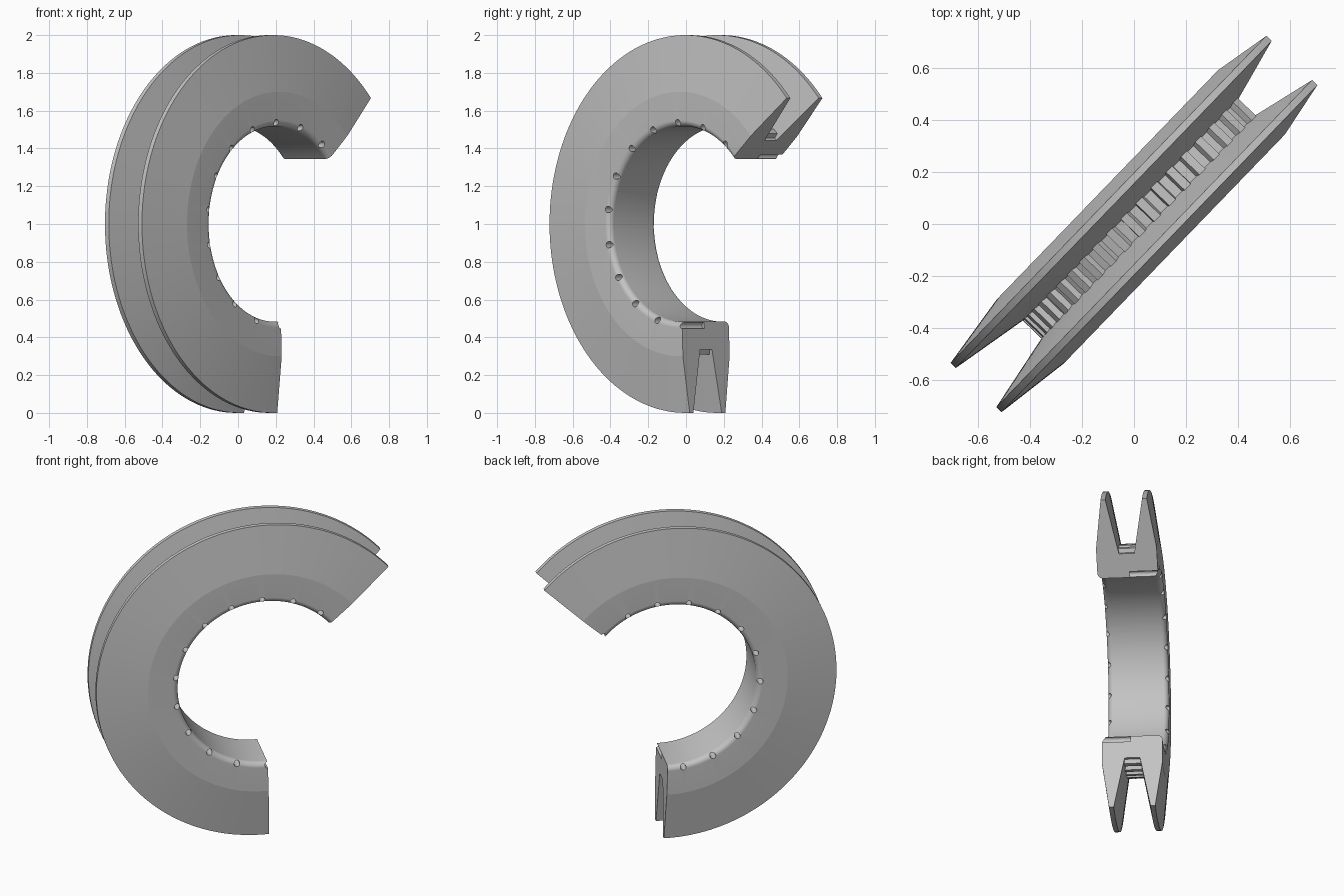
import bpy, bmesh, math
from mathutils import Matrix

if "Cube" in bpy.data.objects:
    bpy.data.objects.remove(bpy.data.objects["Cube"])

START, END = math.radians(41.8), math.radians(271.8)   # open arc of the ring
TEETH = 33
R_IN, R_FLOOR, R_TOOTH, R_OUT = 0.517, 0.665, 0.69, 1.0
HALF_W, FILLET = 0.178, 0.032

grey = bpy.data.materials.new("grey")
grey.diffuse_color = (0.55, 0.55, 0.55, 1)
grey.use_nodes = True
grey.node_tree.nodes["Principled BSDF"].inputs["Base Color"].default_value = grey.diffuse_color


def half_profile(r_floor):
    """(radius, offset) from the groove floor, over the flange, to the bore."""
    wall = 0.045 + (r_floor - R_FLOOR) * 0.063 / (R_OUT - R_FLOOR)
    pts = [(r_floor, wall), (R_OUT, 0.108), (R_OUT, 0.136), (0.70, HALF_W)]
    for i in range(15):                                  # rounded bore edge
        a = math.pi / 2 * i / 14
        pts.append((R_IN + FILLET - FILLET * math.sin(a),
                    HALF_W - FILLET + FILLET * math.cos(a)))
    return pts


def to_object(bm, name):
    bmesh.ops.recalc_face_normals(bm, faces=bm.faces)
    mesh = bpy.data.meshes.new(name)
    bm.to_mesh(mesh)
    bm.free()
    mesh.materials.append(grey)
    ob = bpy.data.objects.new(name, mesh)
    bpy.context.collection.objects.link(ob)
    return ob


# Grooved ring: sections swept round the arc, the floor stepping up for each tooth
sections = []
for t in range(TEETH):
    for f, r in ((0, R_FLOOR), (0.22, R_FLOOR), (0.3, R_TOOTH), (0.7, R_TOOTH), (0.78, R_FLOOR)):
        sections.append(((t + f) / TEETH, r))
sections.append((1.0, R_FLOOR))

bm = bmesh.new()
loops = []
for f, r_floor in sections:
    a = START + (END - START) * f
    half = half_profile(r_floor)
    outline = half + [(r, -n) for r, n in reversed(half)]
    loops.append([bm.verts.new((r * math.cos(a), -n, r * math.sin(a))) for r, n in outline])
for p, q in zip(loops, loops[1:]):
    for i in range(len(p)):
        j = (i + 1) % len(p)
        bm.faces.new((p[i], p[j], q[j], q[i]))
bm.faces.new(loops[0])
bm.faces.new(loops[-1])
ring = to_object(bm, "grooved_ring")

# Blind holes along both bore edges, staggered half a step between the sides
bm = bmesh.new()
for side, first in ((1, 271.8), (-1, 261.8)):
    for k in range(12):
        a = math.radians(first - 20 * k)
        place = Matrix.Translation((0.537 * math.cos(a), -side * 0.11, 0.537 * math.sin(a)))
        bmesh.ops.create_cone(bm, cap_ends=True, segments=20, radius1=0.017, radius2=0.017,
                              depth=0.2, matrix=place @ Matrix.Rotation(math.pi / 2, 4, 'X'))
holes = to_object(bm, "hole_cutter")
holes.hide_render = True

cut = ring.modifiers.new("holes", 'BOOLEAN')
cut.operation = 'DIFFERENCE'
cut.solver = 'EXACT'
cut.object = holes
bpy.context.view_layer.objects.active = ring
ring.select_set(True)
holes.select_set(False)
bpy.ops.object.modifier_apply(modifier=cut.name)
bpy.data.objects.remove(holes)
bpy.ops.object.shade_smooth_by_angle(angle=math.radians(7.2))

# Turn the ring to stand diagonally, centred on the origin
turn = math.radians(46)
ring.rotation_euler = (0, 0, turn)
ring.location = (0.127 * math.cos(turn), 0.127 * math.sin(turn), 1.0)
